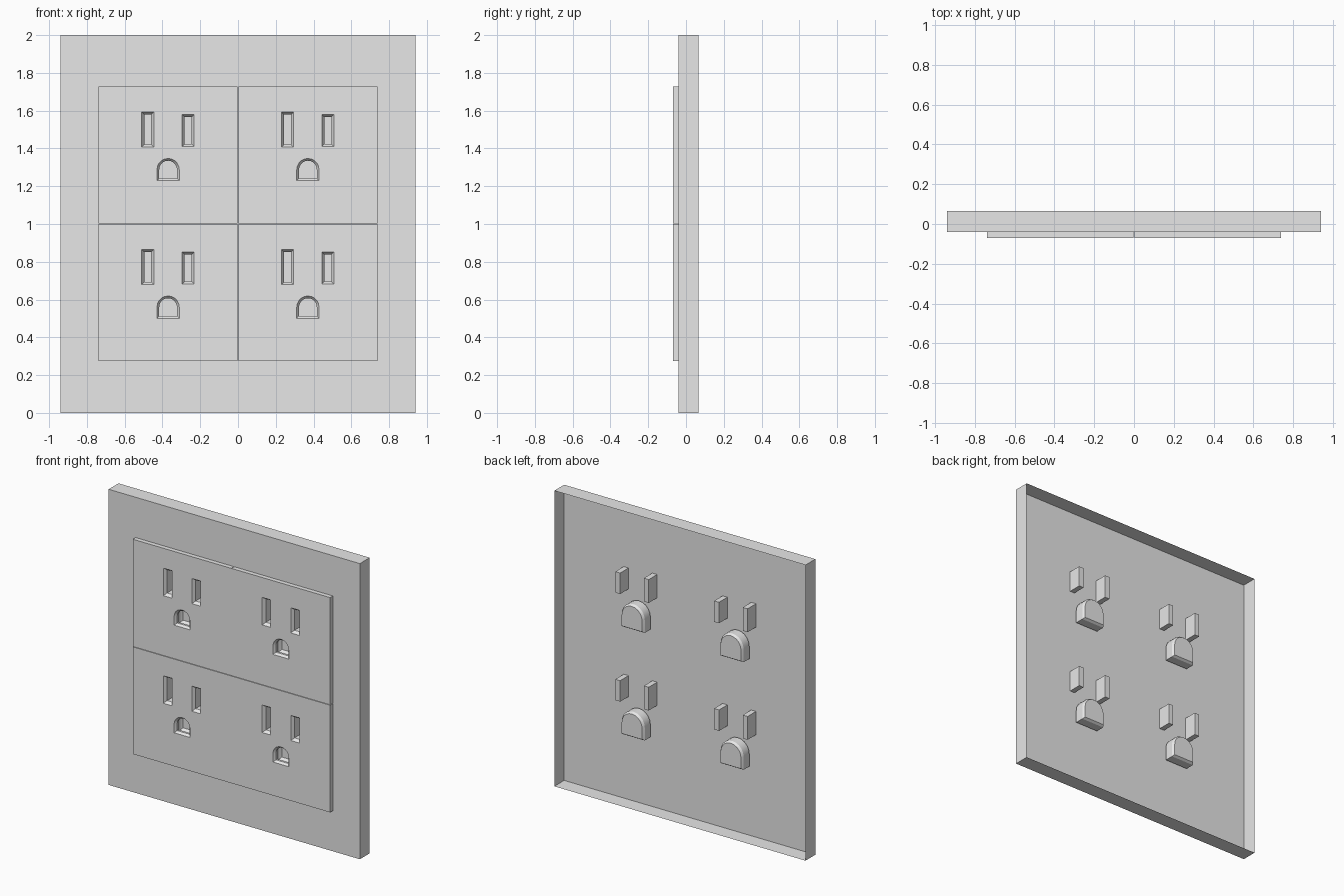
import bpy
import bmesh
from math import pi, cos, sin

cube = bpy.data.objects.get("Cube")
if cube:
    bpy.data.objects.remove(cube, do_unlink=True)

PLATE_Y, TILE_Y, BACK_Y = -0.04, -0.07, 0.065
HALF_W, HEIGHT = 0.94, 2.0

plastic = bpy.data.materials.new("light_grey_plastic")
plastic.use_nodes = True
plastic.diffuse_color = (0.8, 0.8, 0.8, 1)
plastic.node_tree.nodes["Principled BSDF"].inputs["Base Color"].default_value = (0.8, 0.8, 0.8, 1)


def rect(cx, cz, hw, hh):
    return [(cx - hw, cz - hh), (cx + hw, cz - hh), (cx + hw, cz + hh), (cx - hw, cz + hh)]


def arch(cx, cz, r, steps=10):
    """Outline with a flat bottom and a round top."""
    arc = [(cx + r * cos(pi * i / steps), cz + r * sin(pi * i / steps)) for i in range(steps + 1)]
    return [(cx - r, cz - r), (cx + r, cz - r)] + arc


def add_ring(bm, outline, y):
    return [bm.verts.new((x, y, z)) for x, z in outline]


def bridge(bm, a, b):
    n = len(a)
    for i in range(n):
        bm.faces.new((a[i], a[(i + 1) % n], b[(i + 1) % n], b[i]))


def add_sheet(bm, ring, holes, y):
    """Flat front-facing sheet bounded by ring, with cut-out holes."""
    edges = []
    for loop in [ring] + [add_ring(bm, h, y) for h in holes]:
        for i, v in enumerate(loop):
            w = loop[(i + 1) % len(loop)]
            edges.append(bm.edges.get((v, w)) or bm.edges.new((v, w)))
    bmesh.ops.triangle_fill(bm, edges=edges, use_beauty=True, normal=(0, -1, 0))


def finish(bm, name, inward=False):
    bmesh.ops.recalc_face_normals(bm, faces=bm.faces[:])
    if inward:
        bmesh.ops.reverse_faces(bm, faces=bm.faces[:])
    mesh = bpy.data.meshes.new(name)
    bm.to_mesh(mesh)
    bm.free()
    mesh.materials.append(plastic)
    ob = bpy.data.objects.new(name, mesh)
    bpy.context.collection.objects.link(ob)
    bpy.ops.object.select_all(action='DESELECT')
    ob.select_set(True)
    bpy.context.view_layer.objects.active = ob
    bpy.ops.object.shade_smooth_by_angle(angle=pi / 6)
    return ob


def add_shell(name, outer, holes, front, back):
    """Hollow cover: a pierced front sheet and side walls, open behind."""
    bm = bmesh.new()
    ring = add_ring(bm, outer, front)
    bridge(bm, ring, add_ring(bm, outer, back))
    add_sheet(bm, ring, holes, front)
    return finish(bm, name)


def add_pocket(name, sections):
    """Blind socket running back through a list of (outline, y)."""
    bm = bmesh.new()
    rings = [add_ring(bm, o, y) for o, y in sections]
    for a, b in zip(rings, rings[1:]):
        bridge(bm, a, b)
    bm.faces.new(rings[-1])
    return finish(bm, name, inward=True)


plate_holes = []
for row, cz in (("lower", 0.637), ("upper", 1.365)):
    for side, cx in (("right", -0.37), ("left", 0.37)):
        tag = row + "_" + side
        tile_holes = []

        # Blade slots with a sloped lip
        for kind, dx, dz, hh in (("long", -0.108, 0.135, 0.093), ("short", 0.106, 0.13, 0.085)):
            x, z = cx + dx, cz + dz
            mouth, throat = rect(x, z, 0.032, hh), rect(x, z, 0.018, hh - 0.014)
            add_pocket(kind + "_slot_" + tag,
                       [(mouth, TILE_Y), (throat, TILE_Y + 0.02), (throat, 0.05)])
            tile_holes.append(mouth)
            plate_holes.append(throat)

        # Arched ground socket, widening behind the plate
        z = cz - 0.077
        mouth, throat = arch(cx, z, 0.059), arch(cx, z, 0.047)
        casing = arch(cx, z, 0.088, 6)
        add_pocket("ground_socket_" + tag,
                   [(mouth, TILE_Y), (throat, TILE_Y + 0.015), (throat, PLATE_Y),
                    (arch(cx, z, 0.086), PLATE_Y + 0.015), (arch(cx, z, 0.086), 0.035),
                    (arch(cx, z, 0.076), 0.05)])
        tile_holes.append(mouth)
        plate_holes.append(throat)

        # Raised square face
        add_shell("outlet_face_" + tag, rect(cx, cz, 0.3685, 0.3625), tile_holes, TILE_Y, PLATE_Y)

# Wall plate
add_shell("wall_plate", rect(0, HEIGHT / 2, HALF_W, HEIGHT / 2), plate_holes, PLATE_Y, BACK_Y)
